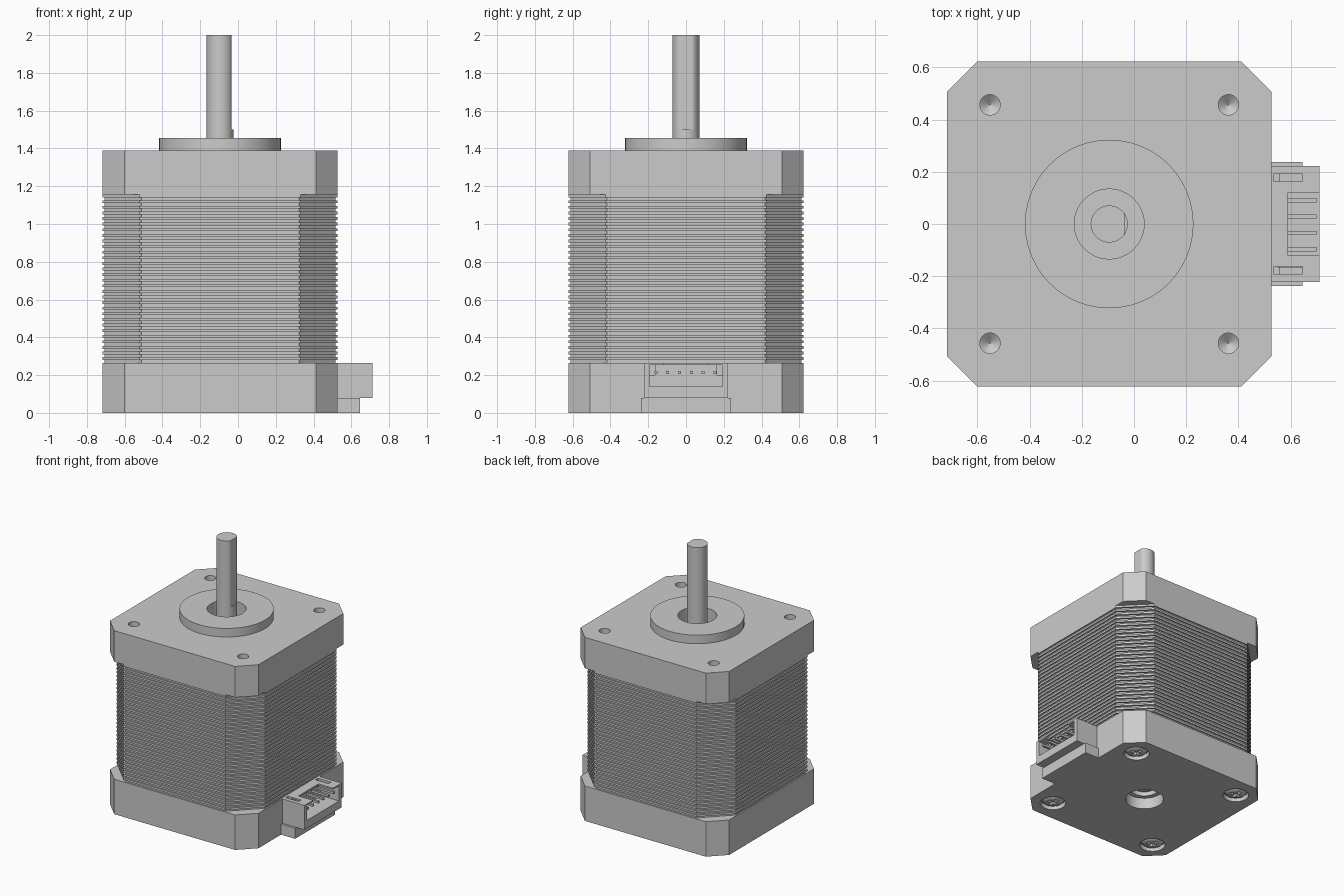
import bpy, bmesh
from math import cos, sin, pi
from mathutils import Vector

cube = bpy.data.objects.get("Cube")
if cube:
    bpy.data.objects.remove(cube)

CX = -0.095      # motor axis
HALF = 0.622     # half width of the square body
BOLT = 0.457     # bolt offset from the axis

metal = bpy.data.materials.new("plain grey")
metal.use_nodes = True
grey = (0.6, 0.6, 0.6, 1)
metal.diffuse_color = grey
metal.node_tree.nodes["Principled BSDF"].inputs["Base Color"].default_value = grey


def octagon(z, half, chamfer):
    a, b = half, half - chamfer
    corners = [(a, -b), (a, b), (b, a), (-b, a), (-a, b), (-a, -b), (-b, -a), (b, -a)]
    return [Vector((CX + x, y, z)) for x, y in corners]


def circle(z, r, x=CX, y=0, flat=9, n=48):
    return [Vector((x + min(r * cos(2 * pi * i / n), flat), y + r * sin(2 * pi * i / n), z))
            for i in range(n)]


def make_object(name, bm):
    bmesh.ops.remove_doubles(bm, verts=bm.verts, dist=1e-5)
    bmesh.ops.recalc_face_normals(bm, faces=bm.faces)
    mesh = bpy.data.meshes.new(name)
    bm.to_mesh(mesh)
    bm.free()
    mesh.materials.append(metal)
    ob = bpy.data.objects.new(name, mesh)
    bpy.context.collection.objects.link(ob)
    return ob


def loft(name, rings):
    """Closed solid through a stack of rings."""
    bm = bmesh.new()
    loops = [[bm.verts.new(p) for p in ring] for ring in rings]
    n = len(loops[0])
    for low, high in zip(loops, loops[1:]):
        for i in range(n):
            j = (i + 1) % n
            bm.faces.new((low[i], low[j], high[j], high[i]))
    bm.faces.new(loops[0][::-1])
    bm.faces.new(loops[-1])
    return make_object(name, bm)


def turned(name, profile, x=CX, y=0):
    return loft(name, [circle(z, r, x, y) for r, z in profile])


def box(name, x, y, z):
    return loft(name, [[Vector((x[0], y[0], h)), Vector((x[1], y[0], h)),
                        Vector((x[1], y[1], h)), Vector((x[0], y[1], h))] for h in z])


def activate(ob):
    bpy.ops.object.select_all(action='DESELECT')
    ob.select_set(True)
    bpy.context.view_layer.objects.active = ob


def cut(target, cutters):
    for cutter in cutters:
        mod = target.modifiers.new("cut", 'BOOLEAN')
        mod.operation = 'DIFFERENCE'
        mod.solver = 'EXACT'
        mod.object = cutter
        activate(target)
        bpy.ops.object.modifier_apply(modifier=mod.name)
        bpy.data.objects.remove(cutter)


def smooth(ob):
    activate(ob)
    bpy.ops.object.shade_smooth_by_angle(angle=0.6)


bolts = [(CX + sx * BOLT, sy * BOLT) for sx in (-1, 1) for sy in (-1, 1)]

# Front end cap with cone-bottomed mounting holes
top_cap = loft("top_cap", [octagon(1.155, HALF, 0.115), octagon(1.39, HALF, 0.115)])
cut(top_cap, [turned("hole", [(0.002, 1.26), (0.039, 1.29), (0.039, 1.5)], x, y) for x, y in bolts]
    + [turned("bore", [(0.134, 1.34), (0.134, 1.5)])])
smooth(top_cap)

# Raised pilot ring around the shaft
pilot = turned("pilot_ring", [(0.323, 1.385), (0.323, 1.455)])
cut(pilot, [turned("bore", [(0.134, 1.3), (0.134, 1.5)])])
smooth(pilot)

# Rear end cap with counterbores and a central bore
bottom_cap = loft("bottom_cap", [octagon(0, HALF, 0.115), octagon(0.265, HALF, 0.115)])
cut(bottom_cap, [turned("counterbore", [(0.09, -0.1), (0.09, 0.035)], x, y) for x, y in bolts]
    + [turned("bore", [(0.134, -0.1), (0.134, 0.13)])])
smooth(bottom_cap)

# Domed screws with cross recesses
for x, y in bolts:
    screw = turned("rear_screw", [(0.02, 0.002), (0.05, 0.006), (0.068, 0.014),
                                  (0.078, 0.028), (0.078, 0.05)], x, y)
    long, thin, deep = 0.042, 0.01, (-0.05, 0.025)
    cut(screw, [box("slot", (x - a, x + a), (y - b, y + b), deep)
                for a, b in ((long, thin), (thin, long))])
    smooth(screw)

# Laminated stack: ribs separated by shallow grooves
SHEETS = 30
Z0, Z1 = 0.265, 1.155
pitch = (Z1 - Z0) / SHEETS
rings = []
for i in range(SHEETS):
    z = Z0 + i * pitch
    for start, end, inset in ((0, 0.5, 0.01), (0.5, 1, 0)):
        rings += [octagon(z + start * pitch, HALF - inset, 0.195),
                  octagon(z + end * pitch, HALF - inset, 0.195)]
loft("laminated_stack", rings)

# Shaft with a flat on its upper part
R, FLAT = 0.071, 0.06
smooth(loft("shaft", [circle(0.1, R), circle(1.5, R),
                      circle(1.5, R, flat=FLAT), circle(2, R, flat=FLAT)]))

# Bearing ring seen through the rear bore
bearing = turned("rear_bearing", [(0.134, 0.085), (0.134, 0.13)])
cut(bearing, [turned("bore", [(0.1, 0), (0.1, 0.2)])])
smooth(bearing)

# Connector: base block, open housing and pins
box("connector_base", (0.5, 0.645), (-0.238, 0.238), (0, 0.08))
housing = box("connector_housing", (0.5, 0.712), (-0.222, 0.222), (0.08, 0.265))
slots = [box("slot", (0.535, 0.645), sorted((s * 0.163, s * 0.192)), (0.2, 0.3)) for s in (-1, 1)]
cut(housing, [box("cavity", (0.56, 0.8), (-0.193, 0.193), (0.14, 0.254)),
              box("notch", (0.59, 0.8), (-0.12, 0.12), (0.2, 0.3))] + slots)
for i in range(6):
    y = (i - 2.5) * 0.0625 - 0.003
    box("connector_pin", (0.55, 0.7), (y - 0.008, y + 0.008), (0.207, 0.223))
